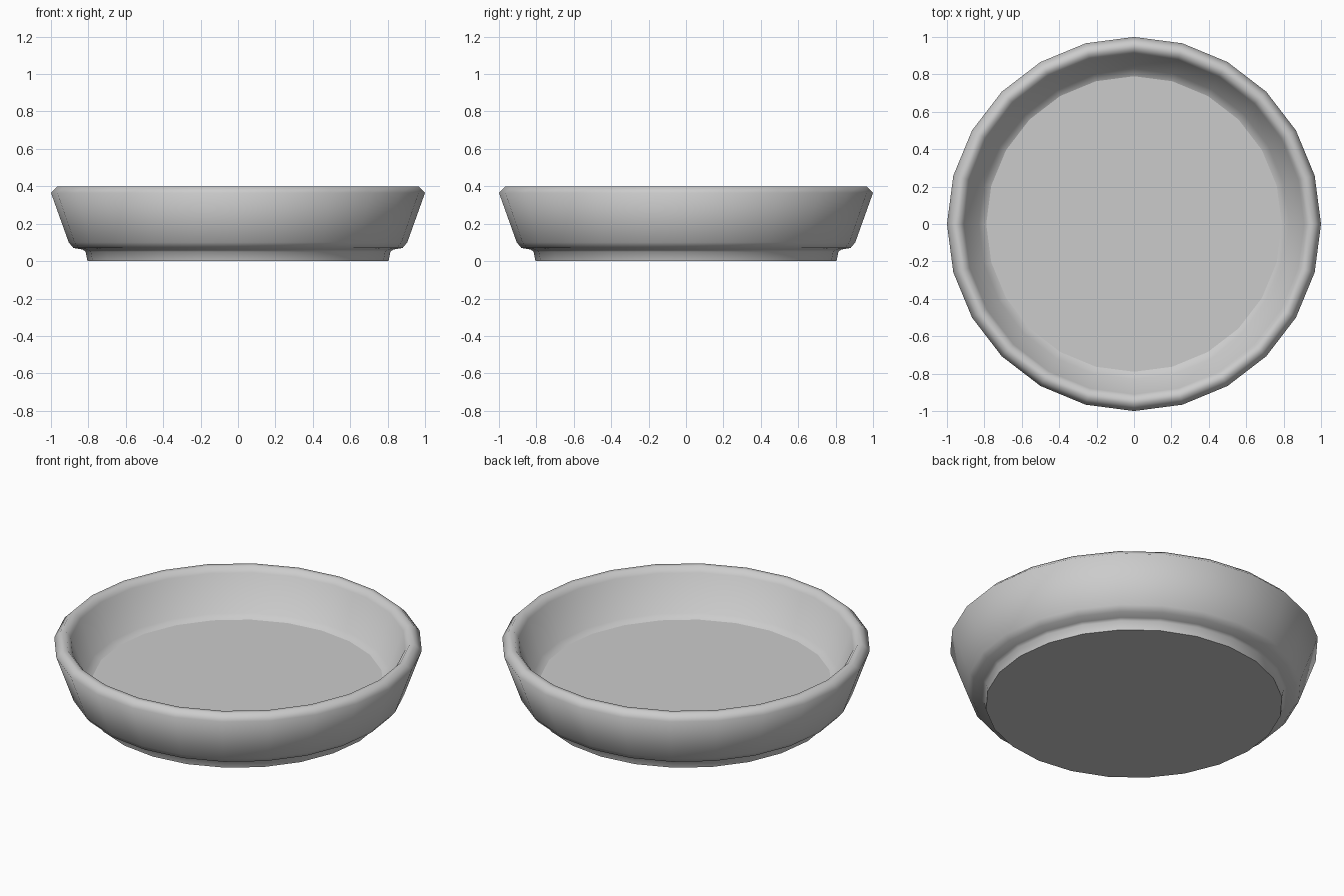
import bpy, bmesh, math

if "Cube" in bpy.data.objects:
    bpy.data.objects.remove(bpy.data.objects["Cube"])

SIDES = 24

grey = bpy.data.materials.new("light grey")
grey.diffuse_color = (0.6, 0.6, 0.6, 1)
grey.use_nodes = True
grey.node_tree.nodes["Principled BSDF"].inputs["Base Color"].default_value = grey.diffuse_color

# Cross-section (radius, height) from the underside, over the rim, to the floor
profile = [
    (0.805, 0.0),                                            # foot
    (0.815, 0.05), (0.83, 0.062), (0.88, 0.07), (0.905, 0.10),  # step under the wall
    (1.0, 0.365), (0.965, 0.40),                             # outer wall and rim
    (0.935, 0.40), (0.91, 0.37),                             # inner rim
    (0.83, 0.165), (0.79, 0.145),                            # inner wall and floor edge
]

# Lathe the section into a closed dish
bm = bmesh.new()
rings = []
for r, z in profile:
    rings.append([bm.verts.new((r * math.cos(2 * math.pi * i / SIDES),
                                r * math.sin(2 * math.pi * i / SIDES), z))
                  for i in range(SIDES)])
for a, b in zip(rings, rings[1:]):
    for i in range(SIDES):
        j = (i + 1) % SIDES
        bm.faces.new((a[i], a[j], b[j], b[i]))

# Underside and inner floor
caps = [bm.faces.new(rings[0][::-1]), bm.faces.new(rings[-1])]
for f in bm.faces:
    f.smooth = f not in caps
for cap in caps:
    for e in cap.edges:
        e.smooth = False

mesh = bpy.data.meshes.new("dish")
bm.to_mesh(mesh)
bm.free()
mesh.materials.append(grey)
dish = bpy.data.objects.new("dish", mesh)
bpy.context.collection.objects.link(dish)
